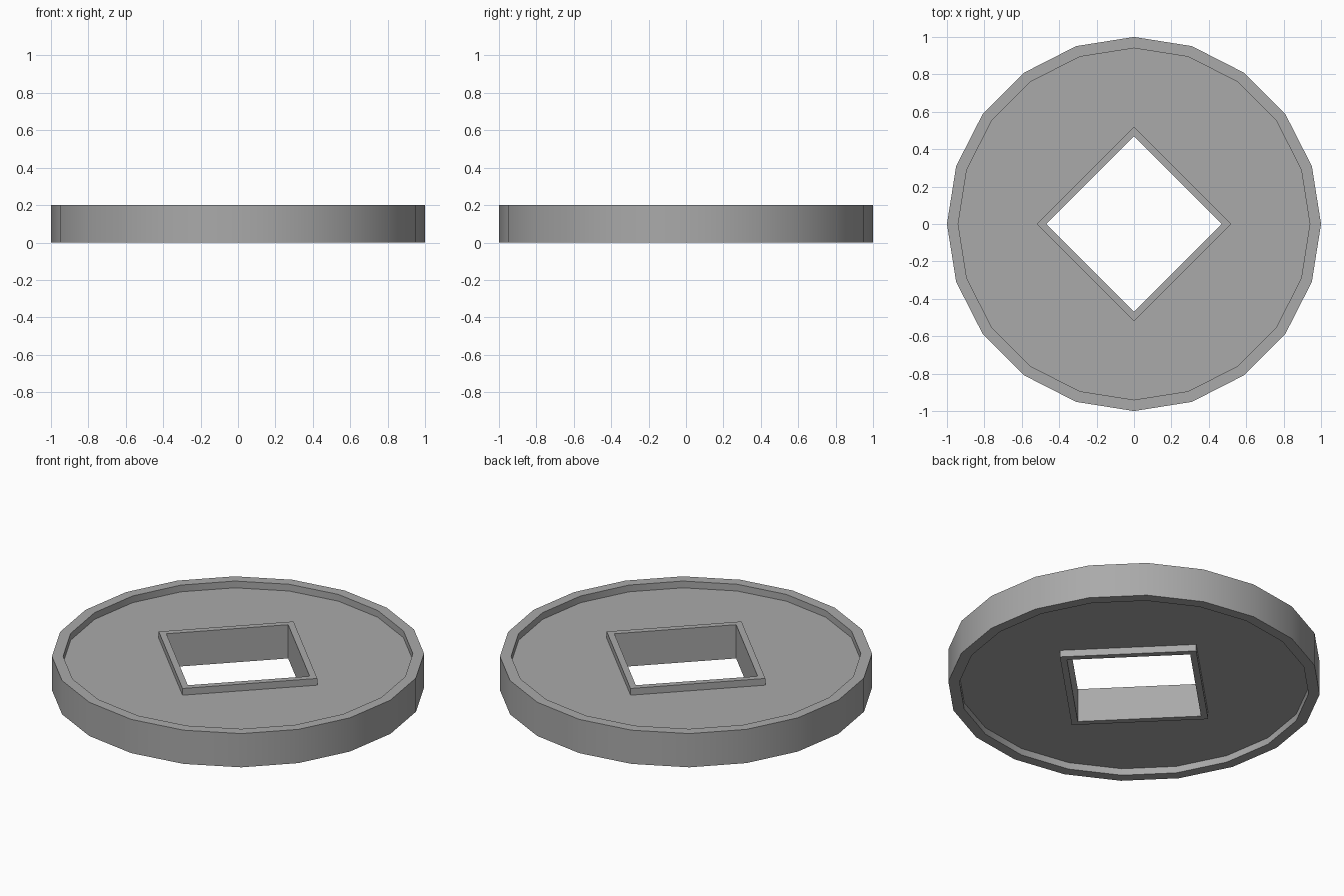
import bpy, bmesh, math

cube = bpy.data.objects.get("Cube")
if cube:
    bpy.data.objects.remove(cube, do_unlink=True)

HEIGHT, RECESS = 0.2, 0.04
ROUND, SQUARE = 20, 4
RIM_OUT, RIM_IN = 1.0, 0.94
HOLE_OUT, HOLE_IN = 0.52, 0.47

# Plain grey metal
metal = bpy.data.materials.new("grey_metal")
metal.use_nodes = True
colour = (0.4, 0.4, 0.4, 1)
metal.diffuse_color = colour
metal.node_tree.nodes["Principled BSDF"].inputs["Base Color"].default_value = colour

bm = bmesh.new()


def ring(radius, z, sides):
    """Loop of vertices with a corner on the x axis."""
    turn = math.tau / sides
    return [bm.verts.new((radius * math.cos(i * turn), radius * math.sin(i * turn), z))
            for i in range(sides)]


def join(a, b):
    """Faces between two loops, whose counts may differ."""
    n = min(len(a), len(b))
    sa, sb = len(a) // n, len(b) // n
    for k in range(n):
        side_a = [a[(k * sa + i) % len(a)] for i in range(sa + 1)]
        side_b = [b[(k * sb + i) % len(b)] for i in range(sb + 1)]
        bm.faces.new(side_a + side_b[::-1])


# Closed cross-section: raised rim, sunken field, raised square border, hole
half = [(RIM_OUT, HEIGHT, ROUND), (RIM_IN, HEIGHT, ROUND),
        (RIM_IN, HEIGHT - RECESS, ROUND), (HOLE_OUT, HEIGHT - RECESS, SQUARE),
        (HOLE_OUT, HEIGHT, SQUARE), (HOLE_IN, HEIGHT, SQUARE)]
section = half + [(r, HEIGHT - z, n) for r, z, n in reversed(half)]
loops = [ring(*p) for p in section]
for i, loop in enumerate(loops):
    join(loop, loops[(i + 1) % len(loops)])

bmesh.ops.recalc_face_normals(bm, faces=bm.faces)
mesh = bpy.data.meshes.new("holed_coin")
bm.to_mesh(mesh)
bm.free()
mesh.materials.append(metal)

coin = bpy.data.objects.new("holed_coin", mesh)
bpy.context.collection.objects.link(coin)

# Smooth round walls, crisp rims and hole corners
bpy.ops.object.select_all(action="DESELECT")
coin.select_set(True)
bpy.context.view_layer.objects.active = coin
bpy.ops.object.shade_smooth_by_angle(angle=math.radians(30))
